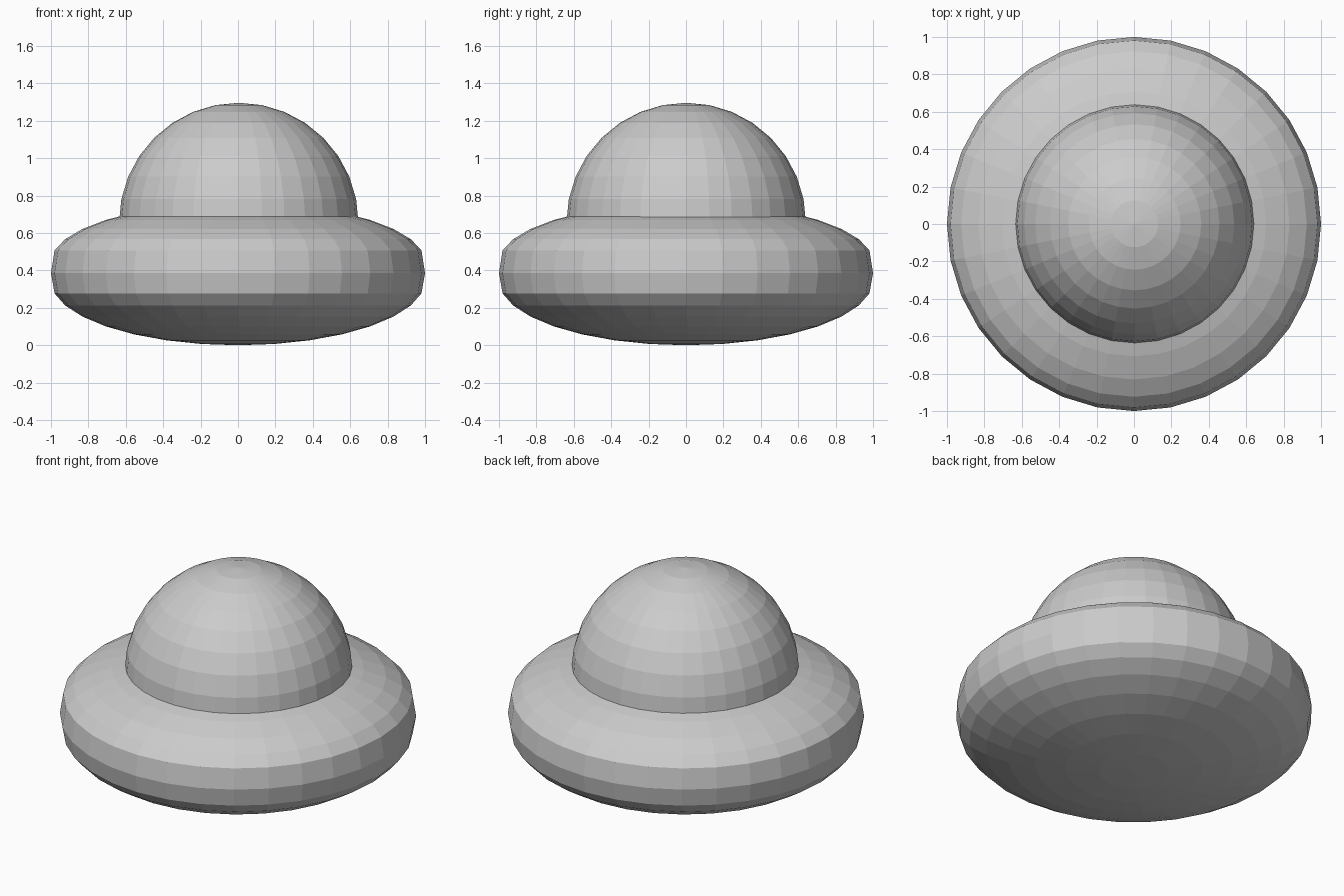
import bpy

if "Cube" in bpy.data.objects:
    bpy.data.objects.remove(bpy.data.objects["Cube"])


def uv_sphere(name, radius, location):
    bpy.ops.mesh.primitive_uv_sphere_add(segments=32, ring_count=16, radius=radius, location=location)
    obj = bpy.context.object
    obj.name = name
    return obj


# Saucer body: squashed sphere whose halves are pulled apart around the rim
body = uv_sphere("saucer_body", 1.0, (0, 0, 0))
for v in body.data.vertices:
    z = v.co.z
    if z > 0.01:
        v.co.z = 0.446 + 0.316 * z
    elif z < -0.01:
        v.co.z = 0.344 + 0.344 * z
    else:
        v.co.z = 0.385

# Round dome sunk into the body
uv_sphere("dome", 0.64, (0.004, 0.001, 0.656))
